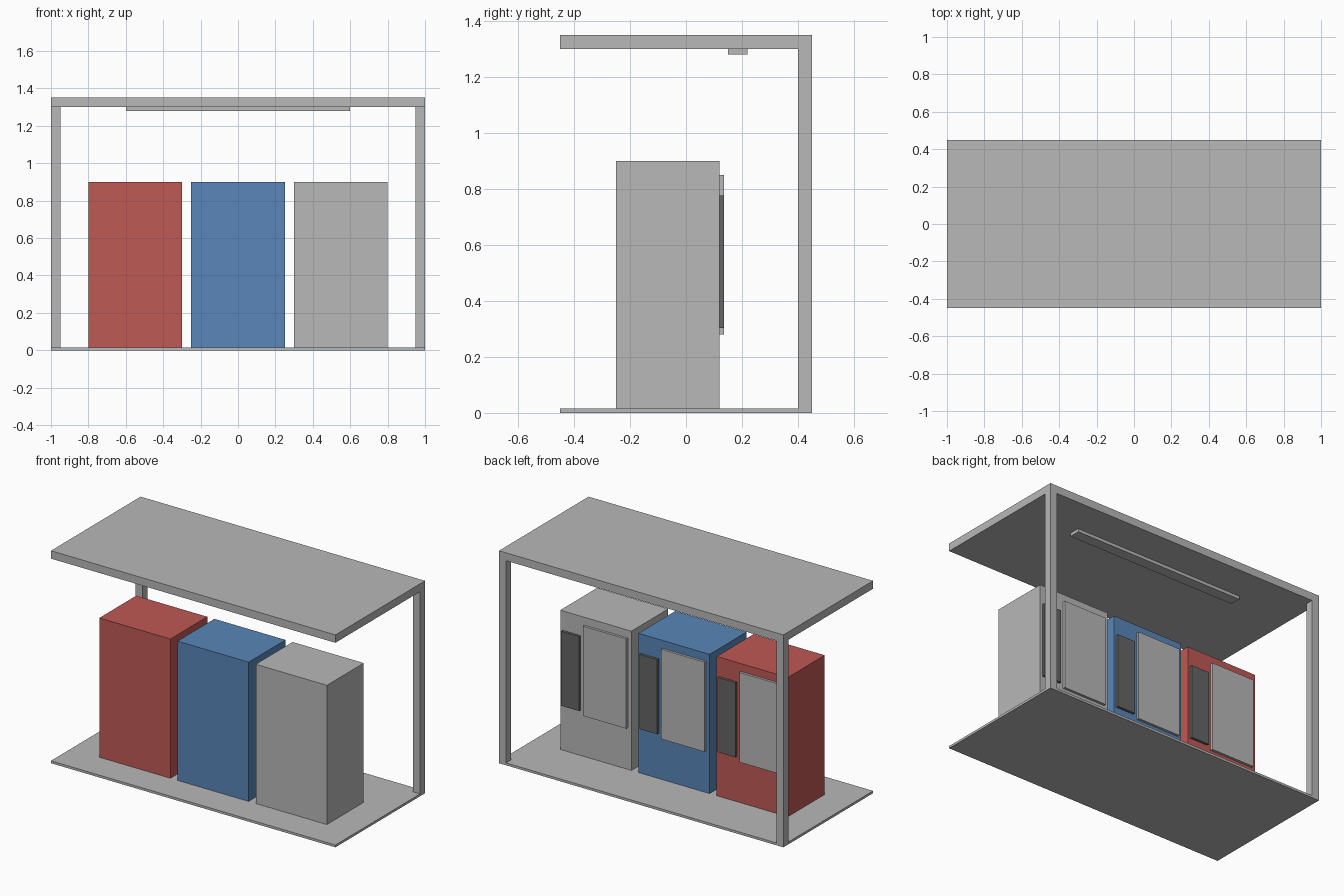
import bpy, bmesh

# Remove the default cube
cube = bpy.data.objects.get("Cube")
if cube:
    bpy.data.objects.remove(cube, do_unlink=True)


def material(name, rgb):
    m = bpy.data.materials.new(name)
    m.use_nodes = True
    colour = (*rgb, 1.0)
    m.diffuse_color = colour
    m.node_tree.nodes["Principled BSDF"].inputs["Base Color"].default_value = colour
    return m


grey = material("light grey", (0.48, 0.48, 0.48))
red = material("red", (0.52, 0.10, 0.09))
blue = material("blue", (0.10, 0.24, 0.48))
dark = material("dark grey", (0.13, 0.13, 0.13))


def box(name, x, y, z, mat):
    """Box spanning the (low, high) ranges on each axis."""
    bm = bmesh.new()
    bmesh.ops.create_cube(bm, size=1.0)
    for v in bm.verts:
        for i, (low, high) in enumerate((x, y, z)):
            v.co[i] = high if v.co[i] > 0 else low
    mesh = bpy.data.meshes.new(name)
    bm.to_mesh(mesh)
    bm.free()
    mesh.materials.append(mat)
    obj = bpy.data.objects.new(name, mesh)
    bpy.context.collection.objects.link(obj)
    return obj


FLOOR, ROOF = 0.015, 1.30

# Shelter: floor slab, roof slab, two back posts and a ceiling lamp
box("floor", (-1, 1), (-0.45, 0.45), (0, FLOOR), grey)
box("roof", (-1, 1), (-0.45, 0.45), (ROOF, 1.35), grey)
box("right_post", (-1, -0.95), (0.40, 0.45), (FLOOR, ROOF), grey)
box("left_post", (0.95, 1), (0.40, 0.45), (FLOOR, ROOF), grey)
box("ceiling_lamp", (-0.6, 0.6), (0.15, 0.22), (1.28, ROOF), grey)

# Three cabinets, each with a wide display panel and a narrow control panel
BACK, PANEL = 0.12, 0.136
for side, cx, mat in (("right", -0.55, red), ("middle", 0, blue), ("left", 0.55, grey)):
    box(side + "_cabinet", (cx - 0.25, cx + 0.25), (-0.25, BACK), (FLOOR, 0.90), mat)
    box(side + "_display_panel", (cx - 0.225, cx + 0.08), (BACK, PANEL), (0.28, 0.85), grey)
    box(side + "_control_panel", (cx + 0.107, cx + 0.233), (BACK, PANEL), (0.303, 0.777), dark)
